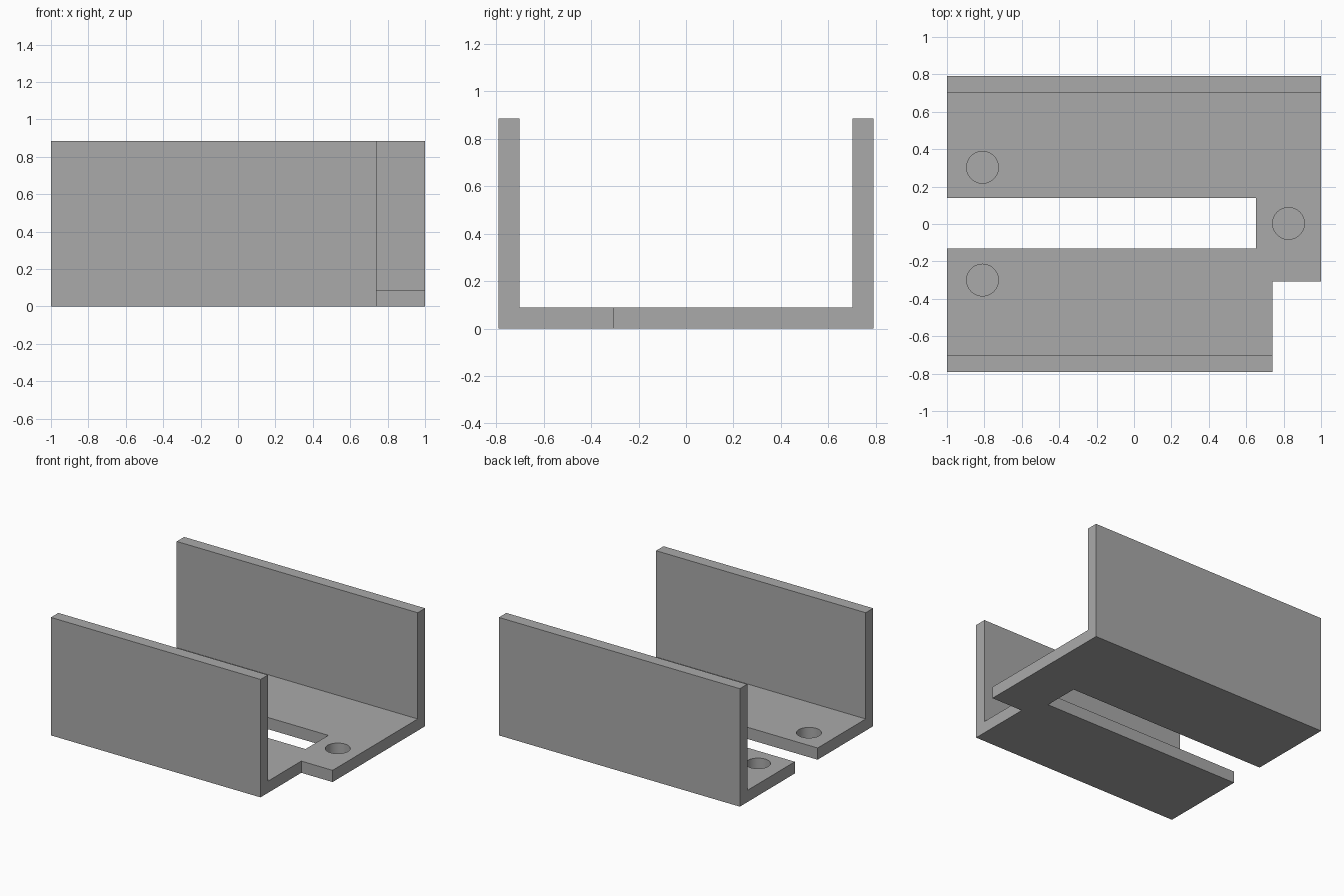
import bpy, bmesh, math

cube = bpy.data.objects.get("Cube")
if cube:
    bpy.data.objects.remove(cube, do_unlink=True)

# Overall sizes
LENGTH, HALF_W, HEIGHT, THICK = 2.0, 0.79, 0.885, 0.088
HOLE_R, HOLE_FLOOR = 0.085, 0.006

grey = bpy.data.materials.new("plain grey")
grey.use_nodes = True
colour = (0.4, 0.4, 0.4, 1)
grey.diffuse_color = colour
grey.node_tree.nodes["Principled BSDF"].inputs["Base Color"].default_value = colour


def prism(name, points, offset):
    """Extrude a closed 3D outline along an offset into a solid object."""
    bm = bmesh.new()
    face = bm.faces.new([bm.verts.new(p) for p in points])
    ext = bmesh.ops.extrude_face_region(bm, geom=[face], use_keep_orig=True)
    bmesh.ops.translate(bm, vec=offset,
                        verts=[v for v in ext["geom"] if isinstance(v, bmesh.types.BMVert)])
    bmesh.ops.recalc_face_normals(bm, faces=bm.faces)
    mesh = bpy.data.meshes.new(name)
    bm.to_mesh(mesh)
    bm.free()
    mesh.materials.append(grey)
    obj = bpy.data.objects.new(name, mesh)
    bpy.context.collection.objects.link(obj)
    return obj


def box_cutter(name, x0, x1, y0, y1):
    outline = [(x0, y0, -0.1), (x1, y0, -0.1), (x1, y1, -0.1), (x0, y1, -0.1)]
    return prism(name, outline, (0, 0, HEIGHT + 0.2))


def hole_cutter(name, x, y, sides=48):
    ring = [(x + HOLE_R * math.cos(math.tau * i / sides),
             y + HOLE_R * math.sin(math.tau * i / sides), HOLE_FLOOR) for i in range(sides)]
    return prism(name, ring, (0, 0, 0.2))


# U-shaped channel: floor with two side walls
inner = HALF_W - THICK
half = [(inner, THICK), (inner, HEIGHT), (HALF_W, HEIGHT), (HALF_W, 0)]
section = half + [(-y, z) for y, z in reversed(half)]
bracket = prism("channel_bracket", [(-LENGTH / 2, y, z) for y, z in section], (LENGTH, 0, 0))

# Long slot, front corner notch and three blind screw holes
cutters = [box_cutter("slot_cutter", -1.2, 0.653, -0.132, 0.138),
           box_cutter("notch_cutter", 0.74, 1.2, -1, -0.307)]
for x, y in [(-0.81, 0.303), (-0.81, -0.3), (0.826, 0.003)]:
    cutters.append(hole_cutter("hole_cutter", x, y))

bpy.context.view_layer.objects.active = bracket
for cutter in cutters:
    cutter.hide_render = True
    mod = bracket.modifiers.new(cutter.name, "BOOLEAN")
    mod.operation, mod.solver, mod.object = "DIFFERENCE", "EXACT", cutter
    bpy.ops.object.modifier_apply(modifier=mod.name)
    bpy.data.objects.remove(cutter, do_unlink=True)

# Smooth hole walls, crisp edges elsewhere
bpy.ops.object.select_all(action="DESELECT")
bracket.select_set(True)
bpy.ops.object.shade_smooth_by_angle(angle=math.radians(30))
